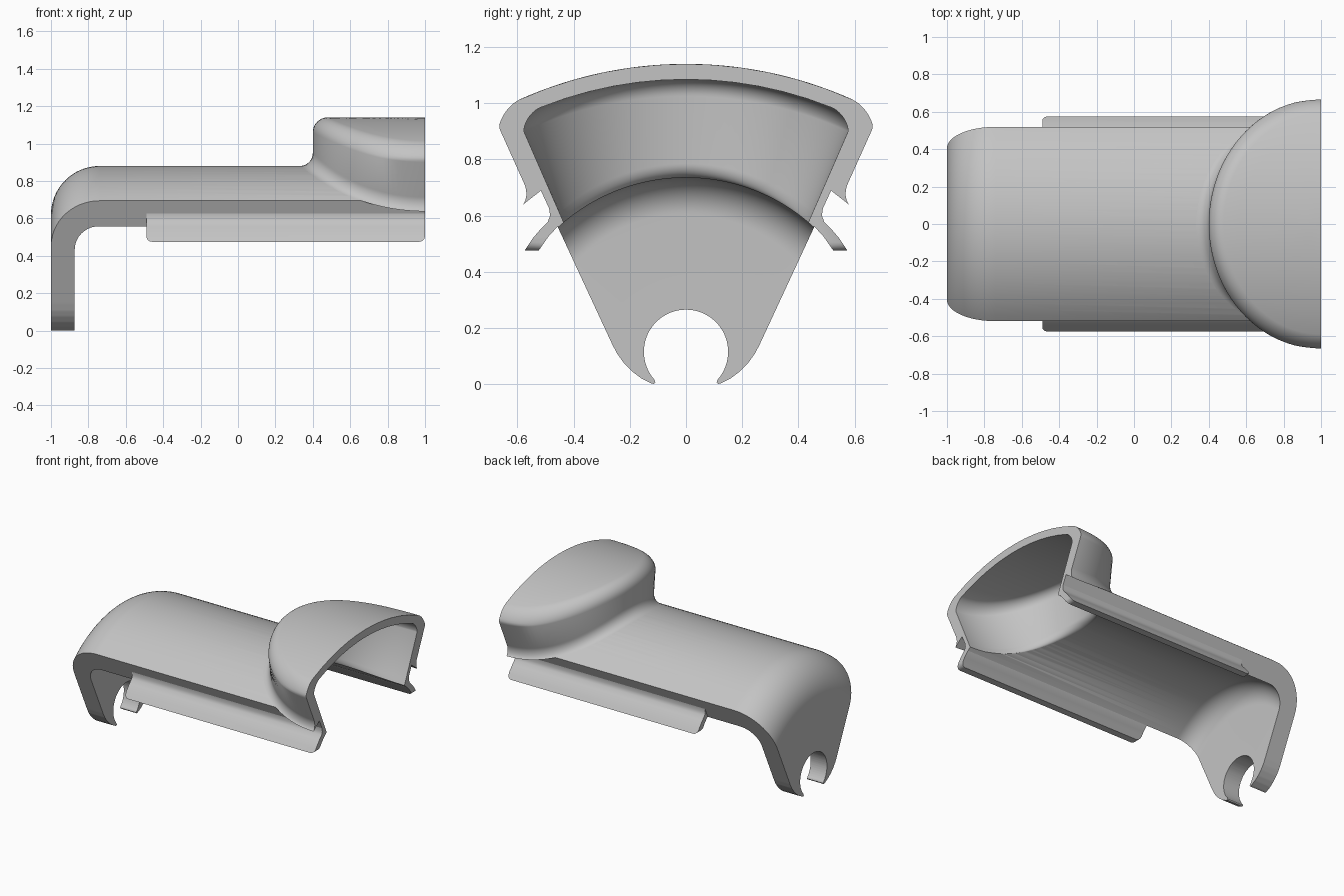
import bpy, bmesh
from math import sin, cos, pi, sqrt, radians

if "Cube" in bpy.data.objects:
    bpy.data.objects.remove(bpy.data.objects["Cube"])

grey = bpy.data.materials.new("plain grey")
grey.use_nodes = True
grey.diffuse_color = (0.55, 0.55, 0.55, 1)
grey.node_tree.nodes["Principled BSDF"].inputs["Base Color"].default_value = (0.55, 0.55, 0.55, 1)

AXIS_Z = 0.06          # height of the axis the tube is turned around
R_OUT, R_IN = 0.82, 0.675


def finish(name, bm):
    bmesh.ops.remove_doubles(bm, verts=bm.verts, dist=1e-5)
    bmesh.ops.recalc_face_normals(bm, faces=bm.faces)
    me = bpy.data.meshes.new(name)
    bm.to_mesh(me)
    bm.free()
    me.materials.append(grey)
    ob = bpy.data.objects.new(name, me)
    bpy.context.collection.objects.link(ob)
    return ob


def combine(target, tool, operation):
    """Apply a boolean and discard the tool."""
    mod = target.modifiers.new("bool", "BOOLEAN")
    mod.object, mod.operation, mod.solver = tool, operation, "EXACT"
    dg = bpy.context.evaluated_depsgraph_get()
    me = bpy.data.meshes.new_from_object(target.evaluated_get(dg))
    target.modifiers.clear()
    target.data = me
    bpy.data.objects.remove(tool)


def prism(name, outline, x0, x1):
    """Extrude a (y, z) outline along x."""
    bm = bmesh.new()
    face = bm.faces.new([bm.verts.new((x0, y, z)) for y, z in outline])
    ext = bmesh.ops.extrude_face_region(bm, geom=[face])
    moved = [v for v in ext["geom"] if isinstance(v, bmesh.types.BMVert)]
    bmesh.ops.translate(bm, verts=moved, vec=(x1 - x0, 0, 0))
    return bm


def turned(name, radius, x0, x1, fillet):
    """Solid round bar along x with a rounded end at x0."""
    prof = [(x0, 0)]
    for i in range(17):
        a = i / 16 * pi / 2
        prof.append((x0 + fillet * (1 - cos(a)), radius - fillet * (1 - sin(a))))
    prof += [(x1, radius), (x1, 0)]
    bm = bmesh.new()
    vs = [bm.verts.new((x, 0, r + AXIS_Z)) for x, r in prof]
    edges = [bm.edges.new(p) for p in zip(vs, vs[1:])]
    bmesh.ops.spin(bm, geom=vs + edges, cent=(0, 0, AXIS_Z), axis=(1, 0, 0),
                   angle=2 * pi, steps=128)
    return finish(name, bm)


def hood(name, length, wall, z_clamp, crown, corner, flare, side_flare, base_r, x_end):
    """Half-oval hood: domed crown, rounded rim, leaning wall, flared foot on the tube."""
    y_ref, z_ref, lean = wall
    top_z, top_r = crown

    def top(y):
        return top_z - top_r + sqrt(top_r ** 2 - y * y)

    def base(y, r):
        return AXIS_Z + sqrt(max(r * r - y * y, 0.01))

    # ring = (scale, outward offset, height above foot or below crown, from the top?)
    rings = [(i / 6, -corner, 0, True) for i in range(6)]
    for i in range(11):
        a = i / 10 * pi / 2
        rings.append((1, -corner * (1 - sin(a)), corner * (1 - cos(a)), True))
    for i in range(11):
        a = i / 10 * pi / 2
        rings.append((1, 1 - cos(a), flare * (1 - sin(a)), False))
    rings += [(1 - i / 6, 1, -0.008, False) for i in range(1, 7)]

    def column(phi, x_shift):
        pts = []
        c = abs(cos(phi))
        foot = flare + (side_flare - flare) * c
        for scale, off, h, from_top in rings:
            d = off if from_top else off * foot
            z = 0.9
            for _ in range(25):
                y = (y_ref + lean * (min(z, z_clamp) - z_ref) + d) * scale * cos(phi)
                z_new = top(y) - h if from_top else base(y, base_r) + h
                z = (z + z_new) / 2
            pts.append((1 + x_shift - (length + d) * scale * sin(phi), y, z))
        return pts

    n = 64
    cols = [column(i / n * pi, 0) for i in range(n + 1)]
    cols = [column(0, x_end - 1)] + cols + [column(pi, x_end - 1)]
    bm = bmesh.new()
    grid = [[bm.verts.new(p) for p in col] for col in cols]
    for a, b in zip(grid, grid[1:]):
        for j in range(len(a) - 1):
            bm.faces.new((a[j], a[j + 1], b[j + 1], b[j]))
    # one flat cap across both open ends
    bm.faces.new(grid[0])
    bm.faces.new(grid[-1])
    return finish(name, bm)


# Tube shell with a rounded closed end
body = turned("cover_shell", R_OUT, -1, 1.05, 0.26)
combine(body, turned("bore", R_IN, -0.873, 1.15, 0.13), "DIFFERENCE")

# Wedge outline: slanted sides, curled feet and the round notch
side = [(0.754, 1.2), (0.262, 0.14), (0.245, 0.108), (0.222, 0.076),
        (0.192, 0.045), (0.16, 0.021), (0.125, 0.003), (0.114, 0.0), (0.109, 0.007)]
notch = [(0.15 * cos(a), 0.115 + 0.15 * sin(a))
         for a in (radians(-41 + 262 * i / 48) for i in range(49))]
outline = side + notch + [(-y, z) for y, z in reversed(side)]
combine(body, finish("wedge", prism("wedge", outline, -1.2, 1.2)), "INTERSECT")

# Raised hood and its cavity
combine(body, hood("hood", 0.6, (0.57, 0.70, 0.45), 0.92, (1.14, 1.45),
                   0.08, 0.07, 0.04, R_OUT, 1.05), "UNION")
combine(body, hood("cavity", 0.535, (0.455, 0.62, 0.437), 0.90, (1.085, 1.39),
                   0.06, 0.05, 0.0, R_IN, 1.15), "DIFFERENCE")

# Trim the open end flat
square = [(-2, -2), (2, -2), (2, 2), (-2, 2)]
combine(body, finish("trim", prism("trim", square, 1, 2)), "DIFFERENCE")

# Flared clip rails along both lower edges
rail = [(0.47, 0.64), (0.455, 0.61), (0.452, 0.585), (0.458, 0.56), (0.49, 0.525),
        (0.525, 0.475), (0.575, 0.475), (0.545, 0.52), (0.515, 0.555),
        (0.492, 0.578), (0.484, 0.6), (0.488, 0.63)]
parts = [body]
for name, s in (("left_clip_rail", 1), ("right_clip_rail", -1)):
    bm = prism(name, [(s * y, z) for y, z in rail], -0.49, 1)
    ends = [e for e in bm.edges if all(v.co.z < 0.48 for v in e.verts)
            and abs(e.verts[0].co.x - e.verts[1].co.x) < 0.01]
    bmesh.ops.bevel(bm, geom=ends, offset=0.03, segments=4, profile=0.5, affect="EDGES")
    parts.append(finish(name, bm))

for ob in parts:
    bpy.ops.object.select_all(action="DESELECT")
    ob.select_set(True)
    bpy.context.view_layer.objects.active = ob
    bpy.ops.object.shade_smooth_by_angle(angle=radians(32))
